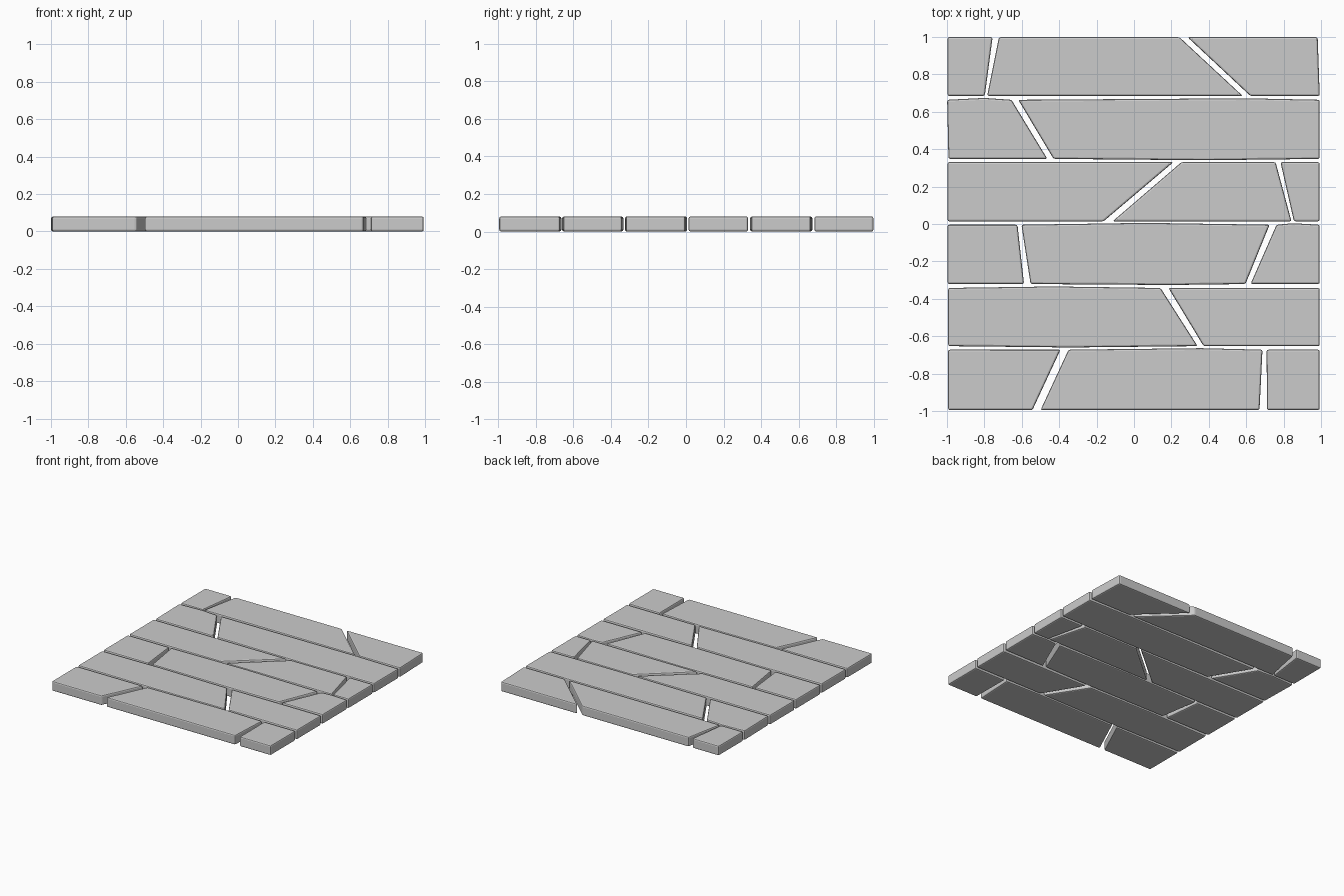
import bpy, bmesh

if "Cube" in bpy.data.objects:
    bpy.data.objects.remove(bpy.data.objects["Cube"])

Z0, Z1 = 0.0, 0.08

# Each row: (top y, bottom y, planks); each plank:
# (left x top, left x bottom, right x top, right x bottom, top bow, bottom bow)
# a bow is (x, offset) of a slight kink in the long edge, or None
L, R = -0.997, 0.993
ROWS = [
    (0.999, 0.684, [
        (L, L, -0.756, -0.798, None, None),
        (-0.722, -0.785, 0.243, 0.582, None, None),
        (0.286, 0.623, 0.982, 0.993, None, None)]),
    (0.664, 0.348, [
        (-0.999, -0.992, -0.655, -0.463, (-0.80, 0.010), None),
        (-0.619, -0.43, R, R, (0.60, 0.008), (0.38, -0.007))]),
    (0.331, 0.014, [
        (L, L, 0.211, -0.163, None, None),
        (0.254, -0.115, 0.757, 0.842, None, None),
        (0.783, 0.855, R, R, None, None)]),
    (-0.004, -0.321, [
        (L, L, -0.623, -0.588, None, None),
        (-0.602, -0.553, 0.725, 0.596, (0.06, 0.010), (0.2, -0.005)),
        (0.762, 0.623, R, R, (0.85, 0.008), None)]),
    (-0.342, -0.653, [
        (-0.994, -0.994, 0.142, 0.34, (-0.43, 0.008), (-0.34, -0.007)),
        (0.184, 0.372, R, R, None, None)]),
    (-0.672, -0.995, [
        (-0.994, -0.994, -0.393, -0.543, None, None),
        (-0.35, -0.5, 0.687, 0.671, (0.36, 0.008), None),
        (0.709, 0.711, R, R, None, None)]),
]


def plank(name, yt, yb, lt, lb, rt, rb, bow_t, bow_b):
    # outline counter-clockwise, extruded to the plank thickness
    pts = [(lb, yb)]
    if bow_b:
        pts.append((bow_b[0], yb + bow_b[1]))
    pts += [(rb, yb), (rt, yt)]
    if bow_t:
        pts.append((bow_t[0], yt + bow_t[1]))
    pts.append((lt, yt))
    bm = bmesh.new()
    face = bm.faces.new([bm.verts.new((x, y, Z0)) for x, y in pts])
    ext = bmesh.ops.extrude_face_region(bm, geom=[face], use_keep_orig=True)
    for v in ext["geom"]:
        if isinstance(v, bmesh.types.BMVert):
            v.co.z = Z1
    bmesh.ops.recalc_face_normals(bm, faces=bm.faces)
    me = bpy.data.meshes.new(name)
    bm.to_mesh(me)
    bm.free()
    ob = bpy.data.objects.new(name, me)
    bpy.context.collection.objects.link(ob)
    # worn, softened edges
    bev = ob.modifiers.new("edge_bevel", 'BEVEL')
    bev.width = 0.01
    bev.segments = 2
    bev.limit_method = 'ANGLE'
    bev.angle_limit = 0.5


# Floor planks, row by row from the back
for r, (yt, yb, planks) in enumerate(ROWS, 1):
    for c, p in enumerate(planks, 1):
        plank(f"floor_plank_{r}_{c}", yt, yb, *p)
